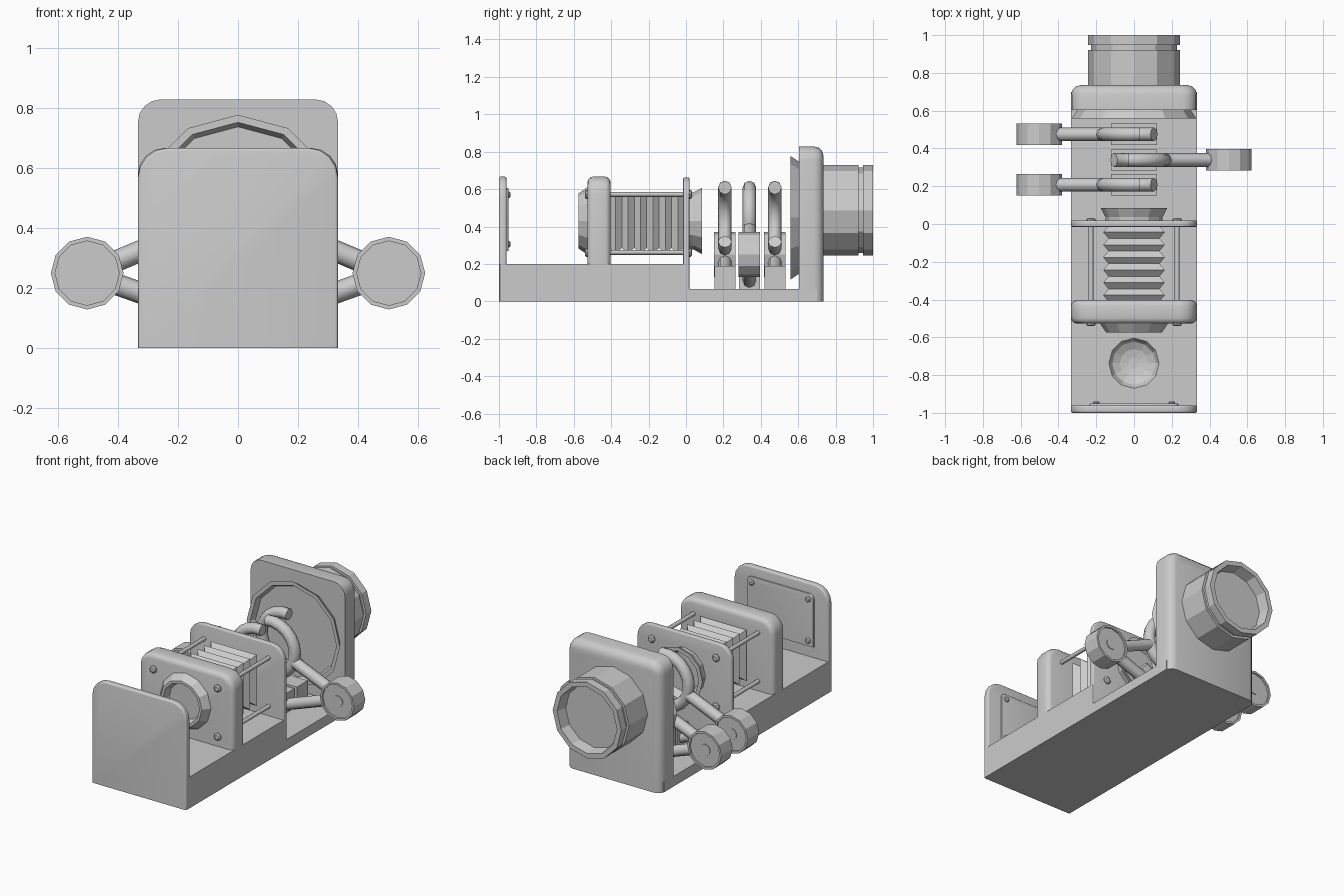
import bpy, bmesh, math
from mathutils import Vector, Matrix

if "Cube" in bpy.data.objects:
    bpy.data.objects.remove(bpy.data.objects["Cube"])


def finish(bm, name, smooth=None):
    bmesh.ops.recalc_face_normals(bm, faces=bm.faces)
    me = bpy.data.meshes.new(name)
    bm.to_mesh(me)
    bm.free()
    ob = bpy.data.objects.new(name, me)
    bpy.context.collection.objects.link(ob)
    if smooth:
        bpy.ops.object.select_all(action='DESELECT')
        ob.select_set(True)
        bpy.context.view_layer.objects.active = ob
        bpy.ops.object.shade_smooth_by_angle(angle=math.radians(smooth))
    return ob


def extrude(bm, pts, vec):
    f = bm.faces.new([bm.verts.new(p) for p in pts])
    r = bmesh.ops.extrude_face_region(bm, geom=[f], use_keep_orig=True)
    vs = [e for e in r['geom'] if isinstance(e, bmesh.types.BMVert)]
    bmesh.ops.translate(bm, vec=vec, verts=vs)


def plate(name, y0, y1, w, z0, z1, r, front=0, back=0):
    """Upright plate with rounded top corners and softened front/back rims."""
    bm = bmesh.new()
    pts = [(w, y0, z0)]
    for side in (1, -1):
        for i in range(5):
            a = math.radians(22.5 * i if side > 0 else 90 + 22.5 * i)
            pts.append((side * (w - r) + r * math.cos(a), y0, z1 - r + r * math.sin(a)))
    pts.append((-w, y0, z0))
    extrude(bm, pts, (0, y1 - y0, 0))
    for y, amt in ((y0, front), (y1, back)):
        if amt:
            edges = [e for e in bm.edges
                     if all(abs(v.co.y - y) < 1e-5 for v in e.verts)
                     and max(v.co.z for v in e.verts) > z0 + 1e-4]
            bmesh.ops.bevel(bm, geom=edges, offset=amt, segments=3, profile=0.5, affect='EDGES')
    return finish(bm, name, 35)


def lathe(name, prof, c, n=12, axis='Y'):
    """Spin (radius, position) pairs about an axis through c."""
    bm = bmesh.new()
    rings = []
    for r, p in prof:
        ring = []
        for i in range(n):
            a = 2 * math.pi * i / n
            u, v = r * math.cos(a), r * math.sin(a)
            co = (u, p, v) if axis == 'Y' else (u, v, p)
            ring.append(bm.verts.new(Vector(c) + Vector(co)))
        rings.append(ring)
    for a, b in zip(rings, rings[1:]):
        for i in range(n):
            j = (i + 1) % n
            bm.faces.new((a[i], a[j], b[j], b[i]))
    bm.faces.new(rings[0])
    bm.faces.new(rings[-1])
    return finish(bm, name)


def tube(name, pts, r, n=8):
    """Round bar following a path lying in a plane of constant y, or along y."""
    bm = bmesh.new()
    pts = [Vector(p) for p in pts]
    rings = []
    for k, p in enumerate(pts):
        t = (pts[min(k + 1, len(pts) - 1)] - pts[max(k - 1, 0)]).normalized()
        s = Vector((1, 0, 0)) if abs(t.y) > 0.9 else Vector((0, 1, 0))
        q = t.cross(s)
        rings.append([bm.verts.new(p + r * (s * math.cos(a) + q * math.sin(a)))
                      for a in (2 * math.pi * i / n for i in range(n))])
    for a, b in zip(rings, rings[1:]):
        for i in range(n):
            j = (i + 1) % n
            bm.faces.new((a[i], a[j], b[j], b[i]))
    bm.faces.new(rings[0])
    bm.faces.new(rings[-1])
    return finish(bm, name, 50)


def box(name, size, c):
    bm = bmesh.new()
    bmesh.ops.create_cube(bm, size=1, matrix=Matrix.Translation(c) @ Matrix.Diagonal((*size, 1)))
    return finish(bm, name)


# stepped base with a shallow round dish in the deck
W = 0.333
bm = bmesh.new()
extrude(bm, [(-W, y, z) for y, z in
             ((-0.995, 0), (0.7, 0), (0.7, 0.065), (0.015, 0.065), (0.015, 0.2), (-0.995, 0.2))], (2 * W, 0, 0))
base = finish(bm, "base")
cutter = lathe("dish_cutter", [(0.133, 0.03), (0.133, 0), (0.115, -0.03), (0.075, -0.05), (0.03, -0.058)],
               (0, -0.737, 0.2), 12, 'Z')
cutter.hide_render = True
cutter.hide_set(True)
mod = base.modifiers.new("dish", 'BOOLEAN')
mod.operation = 'DIFFERENCE'
mod.object = cutter

# upright plates
plate("front_plate", -1.0, -0.96, W, 0, 0.667, 0.1, 0.01, 0.01)
plate("front_panel", -0.962, -0.95, 0.235, 0.27, 0.605, 0.03, 0, 0.004)
plate("middle_block", -0.527, -0.403, W, 0.19, 0.667, 0.09, 0.03, 0.03)
plate("thin_plate", -0.015, 0.018, W, 0.05, 0.662, 0.09, 0.007, 0.007)
plate("rear_block", 0.604, 0.735, W, 0, 0.828, 0.075, 0, 0.05)

# panel screws
for x in (-0.2, 0.2):
    for z in (0.305, 0.57):
        lathe("panel_screw", [(0.018, 0), (0.018, 0.012), (0.011, 0.017)], (x, -0.956, z), 8)

# lens rims
lathe("front_lens_rim", [(0.18, 0.01), (0.178, -0.005), (0.147, -0.05), (0.13, -0.05), (0.115, -0.005)],
      (0, -0.525, 0.43))
lathe("inner_lens_rim", [(0.15, -0.01), (0.152, 0.02), (0.177, 0.068), (0.15, 0.068), (0.125, 0.02)],
      (0, 0.018, 0.43))
lathe("rear_dish", [(0.29, 0.01), (0.3, 0), (0.33, -0.045), (0.305, -0.045), (0.29, -0.012)],
      (0, 0.604, 0.447))
lathe("rear_barrel", [(0.243, 0.72), (0.243, 0.922), (0.228, 0.922), (0.228, 0.947), (0.243, 0.947),
                      (0.243, 1.0), (0.212, 1.0), (0.2, 0.93)], (0, 0, 0.487))

# bellows: square rings alternating wide and narrow
bm = bmesh.new()
rings = []
folds = 6
for k in range(2 * folds + 1):
    h = 0.163 if k % 2 else 0.135
    y = -0.41 + 0.4 * k / (2 * folds)
    rings.append([bm.verts.new((sx * h, y, 0.42 + sz * h))
                  for sx, sz in ((-1, -1), (1, -1), (1, 1), (-1, 1))])
for a, b in zip(rings, rings[1:]):
    for i in range(4):
        j = (i + 1) % 4
        bm.faces.new((a[i], a[j], b[j], b[i]))
finish(bm, "bellows")

# guide rods with end screws
for x in (-0.228, 0.228):
    for z in (0.262, 0.572):
        tube("guide_rod", [(x, -0.42, z), (x, 0, z)], 0.013)
        lathe("front_rod_screw", [(0.024, 0.01), (0.024, -0.008), (0.015, -0.014)], (x, -0.527, z), 8)
        lathe("rear_rod_screw", [(0.024, -0.01), (0.024, 0.008), (0.015, 0.014)], (x, 0.018, z), 8)

# three lever units: foot, hook, knob and two arms
for y, s in ((0.475, -1), (0.339, 1), (0.208, -1)):
    box("lever_foot", (0.245, 0.112, 0.135), (0, y, 0.122))
    hook = []
    for i in range(15):
        a = math.radians(99 - 9 + (-54 - 90) * i / 14)
        # arc runs from the top, round the knob side, to the far lower end
        a = math.radians(100 - 230 * i / 14 - 0)
        hook.append((s * 0.165 * math.cos(a), y, 0.445 + 0.165 * math.sin(a)))
    tube("lever_hook", hook, 0.036)
    tube("upper_arm", [(s * 0.46, y, 0.267), (s * 0.15, y, 0.397)], 0.036)
    tube("lower_arm", [(s * 0.46, y, 0.233), (s * 0.09, y, 0.1)], 0.036)
    lathe("lever_knob", [(0.035, -0.05), (0.035, -0.046), (0.107, -0.046), (0.107, -0.057), (0.121, -0.057),
                         (0.121, 0.057), (0.107, 0.057), (0.107, 0.046), (0.035, 0.046), (0.035, 0.05)],
          (s * 0.502, y, 0.25))
